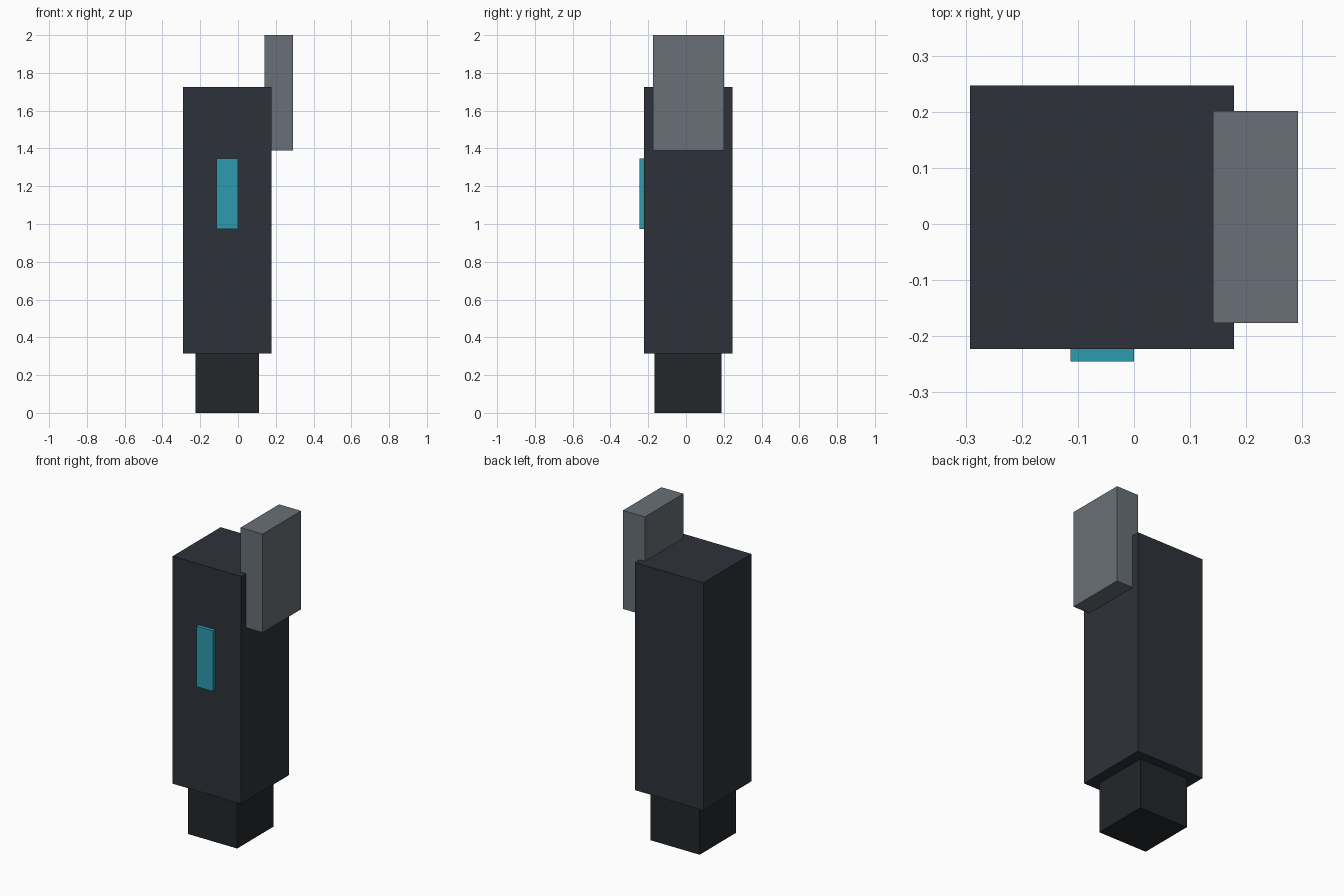
import bpy

if "Cube" in bpy.data.objects:
    bpy.data.objects.remove(bpy.data.objects["Cube"])


def material(name, rgb):
    mat = bpy.data.materials.new(name)
    mat.diffuse_color = (*rgb, 1.0)
    mat.use_nodes = True
    mat.node_tree.nodes["Principled BSDF"].inputs["Base Color"].default_value = mat.diffuse_color
    return mat


def box(name, low, high, mat):
    """Box spanning two opposite corners."""
    size = [b - a for a, b in zip(low, high)]
    centre = [(a + b) / 2 for a, b in zip(low, high)]
    bpy.ops.mesh.primitive_cube_add(size=1, location=centre)
    obj = bpy.context.object
    obj.name = name
    obj.scale = size
    bpy.ops.object.transform_apply(location=False, rotation=False, scale=True)
    obj.data.materials.append(mat)
    return obj


dark = material("dark_slate", (0.027, 0.032, 0.042))
black = material("near_black", (0.016, 0.020, 0.023))
grey = material("steel_grey", (0.14, 0.16, 0.18))
teal = material("teal", (0.025, 0.33, 0.43))

# Narrow foot under the main column
box("foot", (-0.226, -0.168, 0.0), (0.112, 0.189, 0.32), black)
# Main column
box("body", (-0.292, -0.223, 0.315), (0.178, 0.247, 1.725), dark)
# Upright plate set into the right side
box("side_plate", (0.141, -0.176, 1.39), (0.292, 0.201, 2.0), grey)
# Inset strip on the front face
box("front_strip", (-0.113, -0.245, 0.973), (0.0, -0.205, 1.348), teal)
